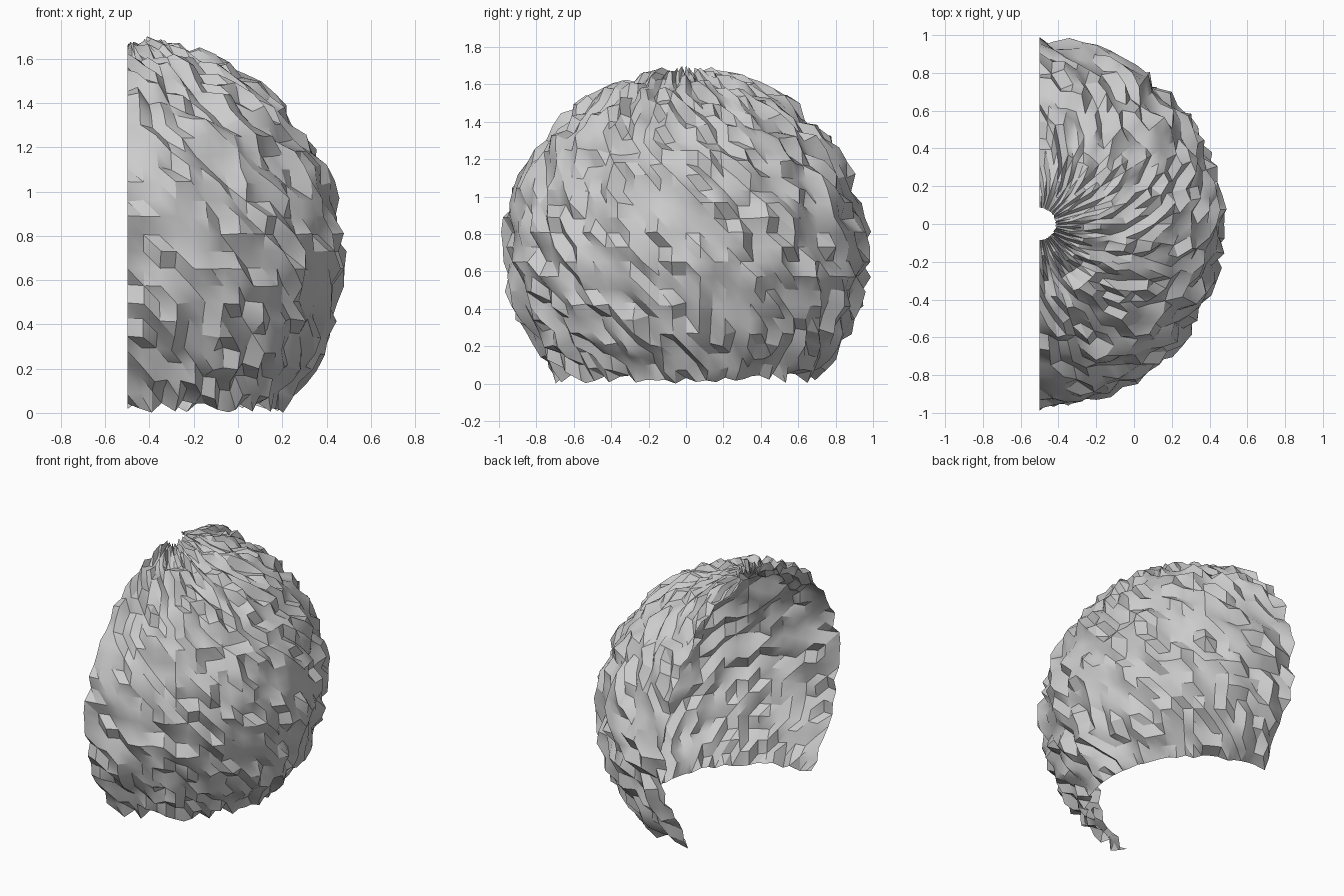
import bpy, bmesh, math, random
from mathutils import Vector

cube = bpy.data.objects.get("Cube")
if cube:
    bpy.data.objects.remove(cube, do_unlink=True)

random.seed(7)
RINGS, COLUMNS = 28, 40
TOP_ANGLE, HEM_ANGLE = 0.09, math.radians(135)
R_LOW, R_HIGH = 0.92, 1.0
CENTRE = Vector((-0.5, 0, -math.cos(HEM_ANGLE)))   # lowest hem point rests on the ground

# Open half dome: a grid of rough radii, from the small top hole to the hem
bm = bmesh.new()
grid = []
for i in range(RINGS + 1):
    polar = TOP_ANGLE + (HEM_ANGLE - TOP_ANGLE) * i / RINGS
    row = []
    for j in range(COLUMNS + 1):
        turn = math.pi * (j / COLUMNS - 0.5)
        direction = Vector((math.sin(polar) * math.cos(turn),
                            math.sin(polar) * math.sin(turn),
                            math.cos(polar)))
        row.append(bm.verts.new(CENTRE + direction * random.uniform(R_LOW, R_HIGH)))
    grid.append(row)

# Every cell is split along the same diagonal
for upper, lower in zip(grid, grid[1:]):
    for j in range(COLUMNS):
        a, b, c, d = upper[j], lower[j], lower[j + 1], upper[j + 1]
        bm.faces.new((a, b, c))
        bm.faces.new((a, c, d))

mesh = bpy.data.meshes.new("rough_half_dome")
bm.to_mesh(mesh)
bm.free()
dome = bpy.data.objects.new("rough_half_dome", mesh)
bpy.context.collection.objects.link(dome)

# Plain grey
grey = bpy.data.materials.new("light_grey")
grey.use_nodes = True
colour = (0.6, 0.6, 0.6, 1)
grey.diffuse_color = colour
grey.node_tree.nodes["Principled BSDF"].inputs["Base Color"].default_value = colour
mesh.materials.append(grey)

# Soft shading on gentle slopes, sharp folds elsewhere
bpy.context.view_layer.objects.active = dome
dome.select_set(True)
bpy.ops.object.shade_smooth_by_angle(angle=math.radians(30))
